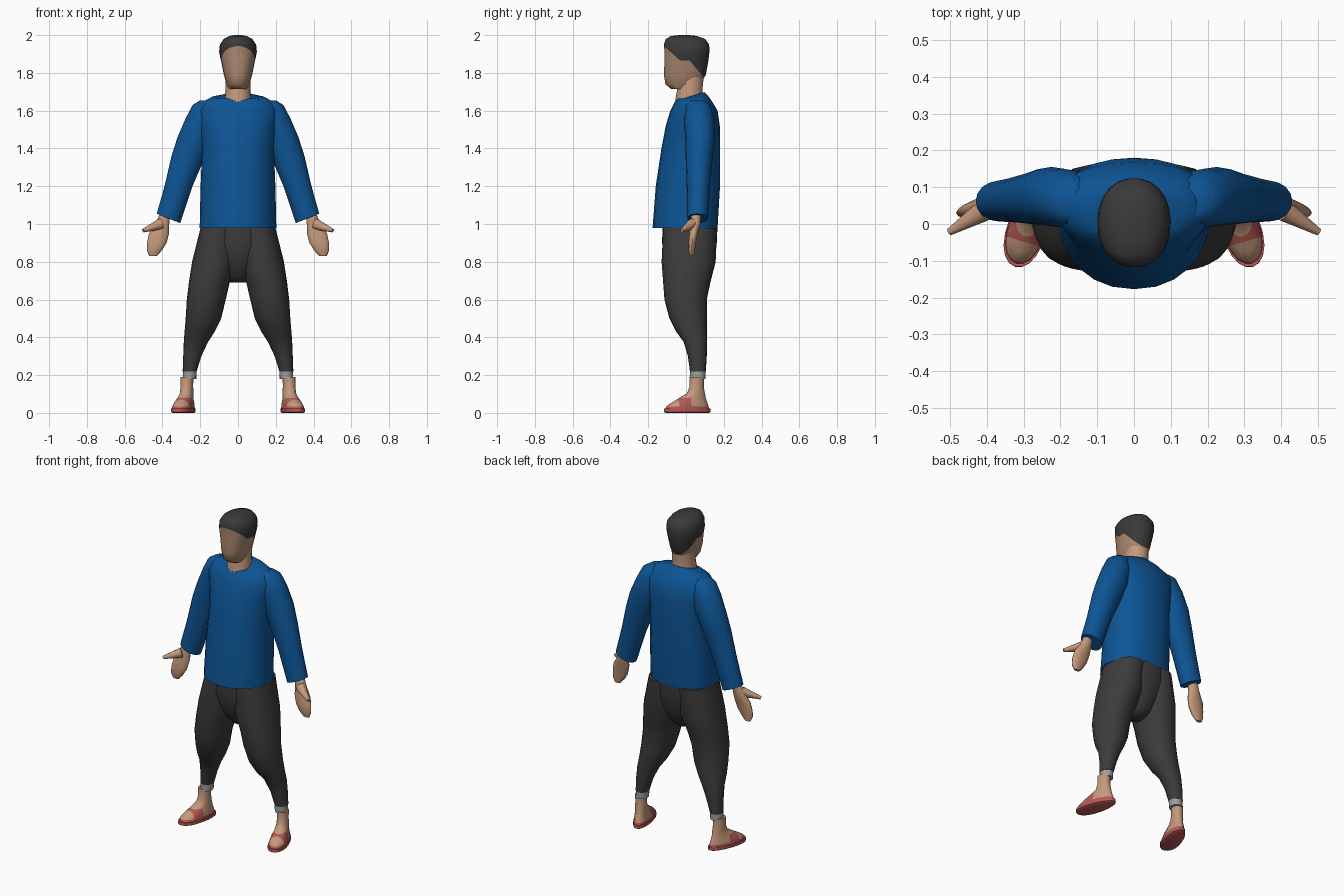
import bpy, bmesh, math
from mathutils import Vector, Matrix

cube = bpy.data.objects.get("Cube")
if cube:
    bpy.data.objects.remove(cube, do_unlink=True)


def material(name, rgb):
    m = bpy.data.materials.new(name)
    m.use_nodes = True
    m.diffuse_color = (*rgb, 1)
    m.node_tree.nodes["Principled BSDF"].inputs["Base Color"].default_value = (*rgb, 1)
    return m


BLUE = material("blue shirt", (0.004, 0.09, 0.3))
DARK = material("charcoal cloth", (0.045, 0.045, 0.045))
HAIR = material("dark hair", (0.042, 0.042, 0.042))
GREY = material("grey cuff", (0.34, 0.34, 0.34))
SKIN = material("skin", (0.56, 0.32, 0.2))
FACE = material("tanned face", (0.42, 0.25, 0.165))
RED = material("red sandal", (0.47, 0.1, 0.09))


def finish(name, bm, mats, rule=None, mirror=False, angle=50):
    """Turn a bmesh into a smooth-shaded object, coloured by an optional face rule."""
    bmesh.ops.recalc_face_normals(bm, faces=bm.faces)
    if rule:
        for f in bm.faces:
            f.material_index = rule(f.calc_center_median())
    mesh = bpy.data.meshes.new(name)
    bm.to_mesh(mesh)
    bm.free()
    for m in mats:
        mesh.materials.append(m)
    ob = bpy.data.objects.new(name, mesh)
    bpy.context.collection.objects.link(ob)
    bpy.ops.object.select_all(action="DESELECT")
    ob.select_set(True)
    bpy.context.view_layer.objects.active = ob
    bpy.ops.object.shade_smooth_by_angle(angle=math.radians(angle))
    if mirror:
        ob.modifiers.new("Mirror", "MIRROR").use_mirror_merge = False
    return ob


def power(v, p):
    return math.copysign(abs(v) ** p, v)


def loft(rings, n=20, front=1.0, back=1.0, side=1.0):
    """Skin stacked rings (x, y, z, rx, ry, tilt_x, tilt_y); powers square off or sharpen each side."""
    bm = bmesh.new()
    loops = []
    for ring in rings:
        cx, cy, cz, rx, ry, tx, ty = (*ring, 0, 0)[:7]
        loop = []
        for i in range(n):
            a = math.tau * i / n
            dx = rx * power(math.cos(a), side)
            dy = ry * power(math.sin(a), front if math.sin(a) < 0 else back)
            loop.append(bm.verts.new((cx + dx, cy + dy, cz + tx * dx + ty * dy)))
        loops.append(loop)
    for lo, hi in zip(loops, loops[1:]):
        for i in range(n):
            j = (i + 1) % n
            bm.faces.new((lo[i], lo[j], hi[j], hi[i]))
    bm.faces.new(loops[0])
    bm.faces.new(loops[-1])
    return bm


# Shirt body, with a slightly peaked front and a flat back
finish("shirt_body", loft([
    (0, -.005, .98, .203, .172), (0, .01, 1.2, .198, .17), (0, .025, 1.4, .19, .155),
    (0, .036, 1.52, .205, .143), (0, .042, 1.6, .215, .125), (0, .04, 1.645, .19, .1),
    (0, .035, 1.672, .14, .08, 0, .12), (0, .02, 1.675, .075, .078, 0, .3)],
    24, front=1.15, back=.8, side=.9), [BLUE])

# Sleeves
finish("sleeves", loft([
    (.165, .06, 1.655, .035, .04), (.175, .065, 1.63, .065, .065), (.19, .07, 1.56, .087, .08),
    (.225, .075, 1.46, .095, .08), (.262, .07, 1.36, .09, .072), (.315, .066, 1.2, .074, .062),
    (.368, .062, 1.03, .062, .055, .4), (.37, .06, 1.03, .035, .035, .4)],
    16), [BLUE], mirror=True)

# Hands: flattened palm tapering to the fingertips
finish("hands", loft([
    (.385, .055, 1.06, .027, .027), (.4, .05, 1.0, .036, .027), (.418, .04, .95, .053, .023),
    (.43, .033, .9, .052, .02), (.443, .03, .86, .04, .017), (.45, .033, .83, .02, .01)],
    14), [SKIN], mirror=True)

# Thumbs
start, tip = Vector((.41, .035, 1.0)), Vector((.502, -.022, .965))
axis = tip - start
thumb = bmesh.new()
bmesh.ops.create_cone(thumb, cap_ends=True, segments=10, radius1=.03, radius2=.01, depth=axis.length,
                      matrix=Matrix.Translation((start + tip) / 2) @ axis.to_track_quat("Z", "Y").to_matrix().to_4x4())
finish("thumbs", thumb, [SKIN], mirror=True)

# Neck
finish("neck", loft([
    (0, .02, 1.6, .078, .078), (0, .017, 1.66, .072, .075), (0, .02, 1.71, .066, .068),
    (0, .025, 1.78, .066, .07)], 18), [SKIN])

# Head, cut along the hairline and coloured above it
hairline = [(-.115, 1.94), (-.03, 1.865), (.02, 1.865), (.12, 1.745)]


def hair_height(y):
    for (y0, z0), (y1, z1) in zip(hairline, hairline[1:]):
        if y <= y1:
            break
    return z0 + (z1 - z0) * (y - y0) / (y1 - y0)


head = loft([
    (0, -.025, 1.715, .045, .055), (0, -.016, 1.74, .06, .094), (0, -.006, 1.79, .075, .112),
    (0, .002, 1.86, .089, .117), (0, .005, 1.91, .1, .12), (0, .003, 1.95, .096, .121),
    (0, -.003, 1.98, .075, .105), (0, -.01, 1.995, .045, .07), (0, -.01, 2.0, .02, .03)],
    22, front=.9, back=.95, side=.92)
for (y0, z0), (y1, z1) in zip(hairline, hairline[1:]):
    bmesh.ops.bisect_plane(head, geom=head.verts[:] + head.edges[:] + head.faces[:],
                           plane_co=(0, y0, z0), plane_no=(0, z0 - z1, y1 - y0))
finish("head", head, [FACE, HAIR], lambda c: int(c.z > hair_height(c.y)))

# Trouser seat and the low draped crotch
finish("trouser_seat", loft([
    (0, .022, .995, .195, .145), (0, .018, .9, .19, .145), (0, .018, .8, .13, .125),
    (0, .02, .72, .07, .08), (0, .02, .69, .04, .05)], 24, back=.9), [DARK])

# Baggy trouser legs gathered below the knee
finish("trouser_legs", loft([
    (.1, .022, .98, .098, .143), (.125, .014, .8, .118, .143), (.152, .004, .69, .108, .125),
    (.168, -.002, .6, .103, .112), (.183, .012, .5, .094, .1), (.203, .03, .43, .08, .082),
    (.223, .05, .375, .064, .062), (.242, .06, .3, .048, .05), (.256, .063, .22, .037, .042)],
    20, side=.9), [DARK], mirror=True)

# Grey cuffs
finish("cuffs", loft([(.254, .062, .235, .036, .041), (.257, .062, .18, .036, .041)], 16),
       [GREY], mirror=True)

# Feet: turned outward, with sole edge and instep strap in red
foot = loft([
    (0, .003, .016, .05, .122), (0, .003, .035, .049, .116), (0, .014, .055, .046, .098),
    (0, .032, .08, .038, .072), (0, .05, .105, .034, .048), (0, .054, .14, .032, .038),
    (0, .054, .19, .033, .038)], 20, front=.85, back=.9)
for y in (-.055, .01):
    bmesh.ops.bisect_plane(foot, geom=foot.verts[:] + foot.edges[:] + foot.faces[:],
                           plane_co=(0, y, 0), plane_no=(0, 1, 0))
sole = loft([(0, .002, .008, .046, .12), (0, .002, .012, .053, .129), (0, .002, .028, .053, .128)],
            20, front=.85, back=.9)
turn = Matrix.Translation((.286, .005, 0)) @ Matrix.Rotation(math.radians(17), 4, "Z")


def strap(c):
    local = turn.inverted() @ c
    return int(local.z < .036 or (-.055 < local.y < .01 and local.z < .085))


for v in sole.verts:
    v.co.z = (v.co.z - .008) * 1.1
for bm in (foot, sole):
    for v in bm.verts:
        v.co.x *= 1 - 1.2 * v.co.y if v.co.z < .1 else 1
    bmesh.ops.transform(bm, matrix=turn, verts=bm.verts)
finish("feet", foot, [SKIN, RED], strap, mirror=True)
finish("sandal_soles", sole, [RED], mirror=True)
